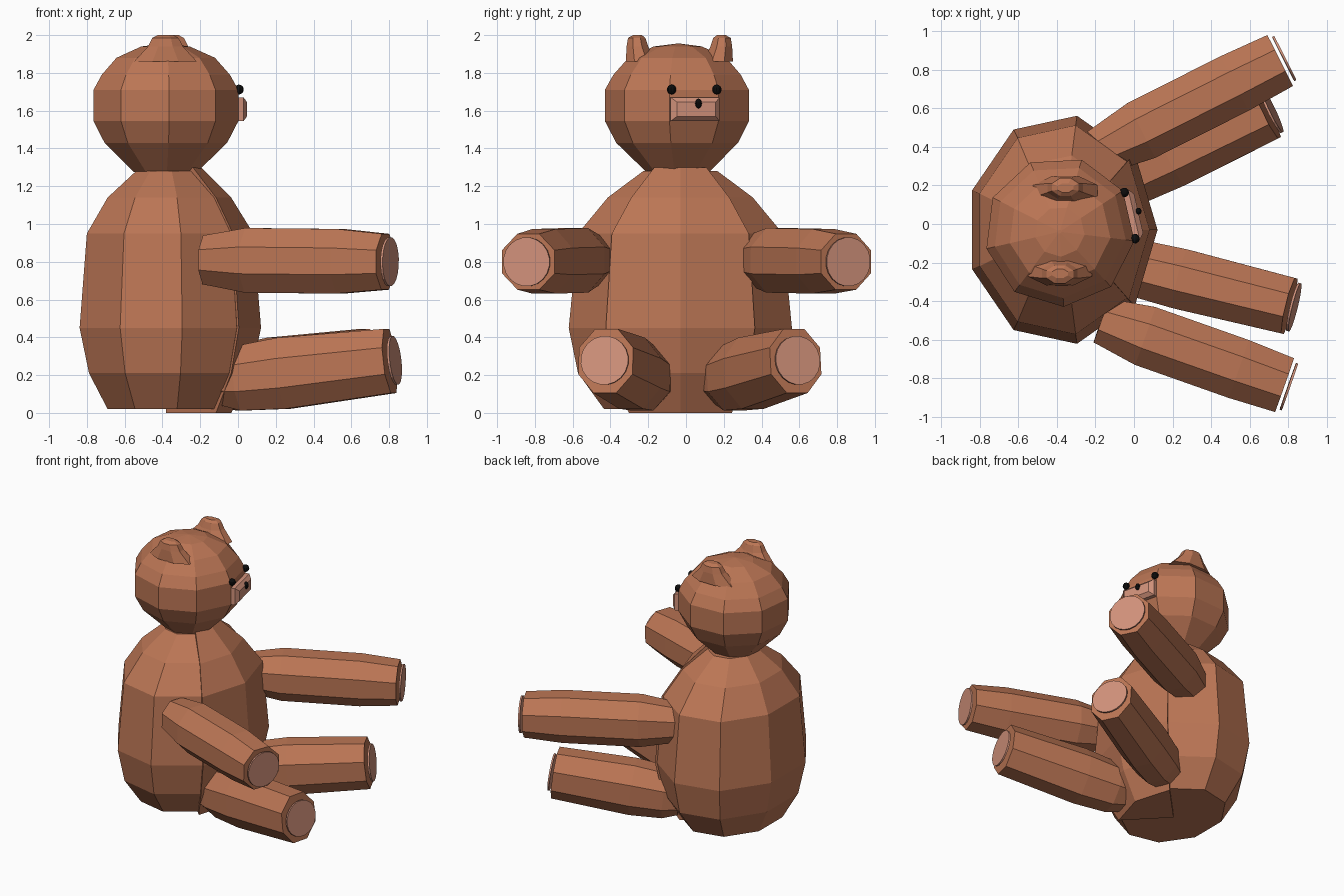
import bpy, bmesh
from math import sin, cos, radians, pi
from mathutils import Vector, Matrix

if "Cube" in bpy.data.objects:
    bpy.data.objects.remove(bpy.data.objects["Cube"])


def material(name, rgb):
    m = bpy.data.materials.new(name)
    m.diffuse_color = (*rgb, 1)
    m.use_nodes = True
    m.node_tree.nodes["Principled BSDF"].inputs["Base Color"].default_value = m.diffuse_color
    return m


FUR = material("fur", (0.50, 0.18, 0.09))
PAD = material("pad", (0.65, 0.29, 0.20))
BLACK = material("black", (0.004, 0.004, 0.004))


def finish(name, bm, mat):
    bmesh.ops.recalc_face_normals(bm, faces=bm.faces)
    me = bpy.data.meshes.new(name)
    bm.to_mesh(me)
    bm.free()
    me.materials.append(mat)
    ob = bpy.data.objects.new(name, me)
    bpy.context.collection.objects.link(ob)
    return ob


def loft(name, rings, mat):
    """Skin a stack of equal-length point loops and cap both ends."""
    bm = bmesh.new()
    loops = [[bm.verts.new(p) for p in r] for r in rings]
    n = len(loops[0])
    for a, b in zip(loops, loops[1:]):
        for i in range(n):
            j = (i + 1) % n
            bm.faces.new((a[i], a[j], b[j], b[i]))
    bm.faces.new(loops[0][::-1])
    bm.faces.new(loops[-1])
    return finish(name, bm, mat)


def ring(cx, cy, z, rx, ry, angles):
    return [Vector((cx + rx * cos(radians(a)), cy + ry * sin(radians(a)), z)) for a in angles]


# Body: nine-sided pear
BC = (-0.38, -0.03)
profile = [(0.02, .33, .41), (0.21, .435, .55), (0.45, .488, .60),
           (0.95, .447, .55), (1.14, .33, .39), (1.28, .17, .20)]
loft("body", [ring(*BC, z, rx, ry, range(0, 360, 40)) for z, rx, ry in profile], FUR)

# Belly panel: front two facets, slightly raised
belly = []
for i, (z, rx, ry) in enumerate(profile):
    z += {0: -0.02, 5: 0.02}.get(i, 0)
    belly.append([Vector((*BC, z))] + ring(*BC, z, rx + .014, ry + .014, (-40, 0, 40)))
loft("belly_panel", belly, FUR)

# Head: nine-sided ball, turned so one facet carries the face
HC = (-0.385, -0.04)
TURN = 13
head = [(1.275, .17), (1.43, .33), (1.545, .39), (1.71, .39),
        (1.79, .345), (1.88, .265), (1.94, .13), (1.955, .01)]
loft("head", [ring(*HC, z, r, r, [TURN + 20 + 40 * i for i in range(9)]) for z, r in head], FUR)

# Face frame: local x = forward, y = sideways
FACE = Matrix.Translation((*HC, 0)) @ Matrix.Rotation(radians(TURN), 4, 'Z')


def slab(x, w, z0, z1):
    return [FACE @ Vector((x, y, z)) for y, z in ((-w, z0), (w, z0), (w, z1), (-w, z1))]


# Muzzle: low block with bevelled front
loft("muzzle", [slab(.34, .133, 1.545, 1.67), slab(.395, .133, 1.545, 1.67),
                slab(.42, .105, 1.57, 1.645)], PAD)


def bead(name, pos, size):
    bm = bmesh.new()
    bmesh.ops.create_uvsphere(bm, u_segments=10, v_segments=8, radius=1)
    bmesh.ops.transform(bm, matrix=FACE @ Matrix.Translation(pos) @ Matrix.Diagonal((*size, 1)),
                        verts=bm.verts)
    finish(name, bm, BLACK)


# Eyes and nose
for side, tag in ((1, "left"), (-1, "right")):
    bead("eye_" + tag, (.372, side * .123, 1.712), (.025, .025, .026))
bead("nose", (.42, .012, 1.638), (.018, .018, .026))

# Ears: tapered stubs on top of the head
for side, tag in ((1, "left"), (-1, "right")):
    rings = []
    for z, y, w, t in ((1.86, .205, .18, .085), (1.94, .222, .10, .062),
                       (1.985, .226, .075, .05), (2.0, .222, .045, .025)):
        rings.append([Vector((HC[0] + .015 + w * cos(pi * k / 4 + pi / 8) + .014 * side,
                              HC[1] + side * y + .005 + t * sin(pi * k / 4 + pi / 8), z))
                      for k in range(8)])
    loft("ear_" + tag, rings, FUR)


# Limbs: eight-sided tubes with a thin round pad just off the end
def limb(name, root, end, stations):
    root, end = Vector(root), Vector(end)
    d = (end - root).normalized()
    side = d.cross(Vector((0, 0, 1))).normalized()
    up = side.cross(d)

    def section(c, rs, ru, n):
        return [c + side * rs * cos(2 * pi * (k + .5) / n) + up * ru * sin(2 * pi * (k + .5) / n)
                for k in range(n)]

    loft(name, [section(root.lerp(end, t), rs, ru, 8) for t, rs, ru in stations], FUR)
    loft(name + "_pad", [section(end + d * o, r, r, 20)
                         for o, r in ((.018, .13), (.03, .13))], PAD)


ARM = [(0, .13, .14), (.24, .172, .185), (.75, .172, .185), (1, .16, .16)]
LEG = [(0, .14, .14), (.12, .16, .185), (.38, .17, .205), (1, .16, .185)]
limb("arm_left", (-.19, .37, .81), (.757, .847, .80), ARM)
limb("arm_right", (-.17, -.50, .81), (.78, -.835, .80), ARM)
limb("leg_left", (-.10, .20, .17), (.69, .58, .275), LEG)
limb("leg_right", (-.10, -.20, .17), (.805, -.425, .275), LEG)
